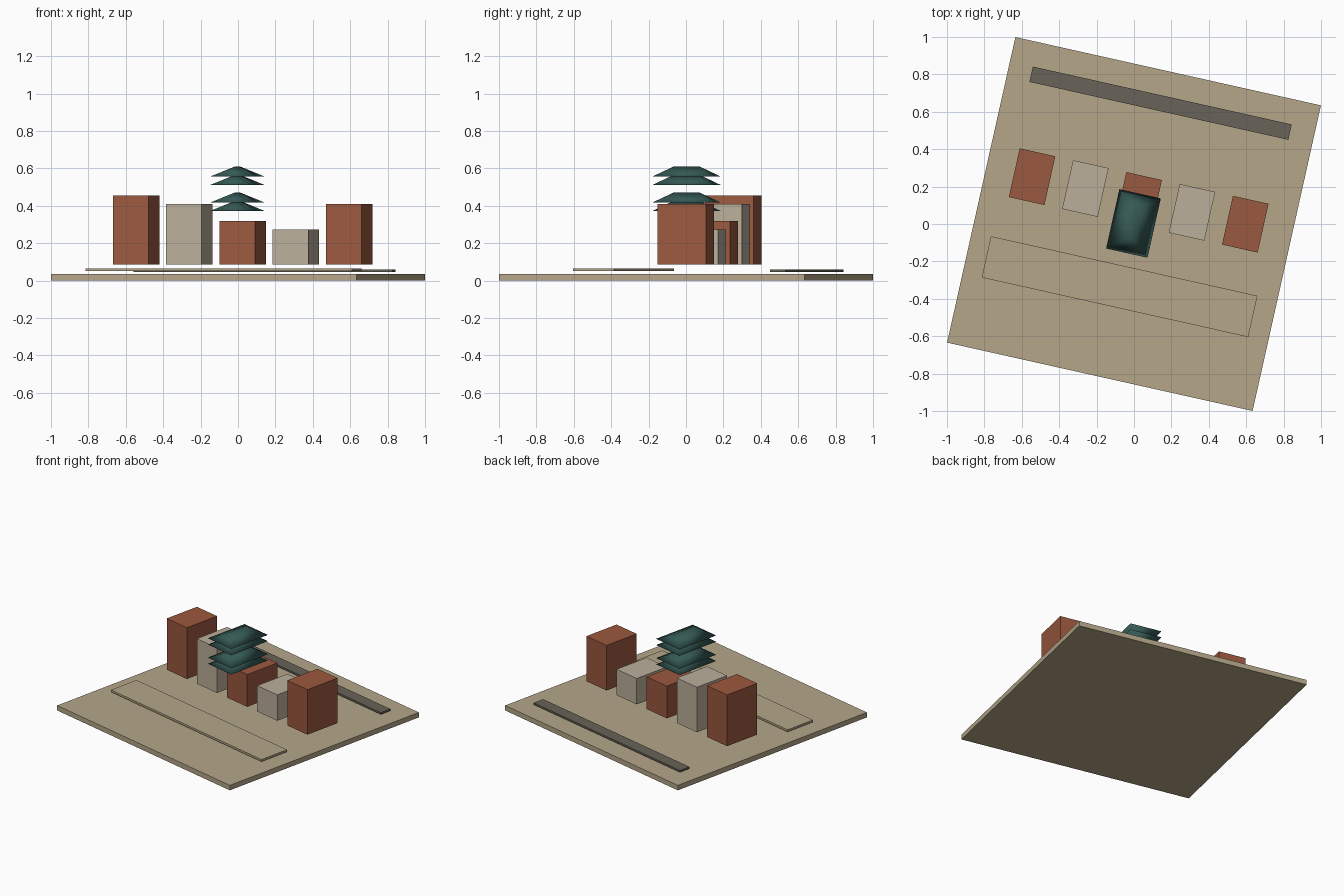
import bpy, bmesh
from math import radians
from mathutils import Matrix

if "Cube" in bpy.data.objects:
    bpy.data.objects.remove(bpy.data.objects["Cube"])

ROT = Matrix.Rotation(radians(-12.6), 4, 'Z')  # whole plot is turned


def material(name, rgb):
    m = bpy.data.materials.new(name)
    m.diffuse_color = (*rgb, 1)
    m.use_nodes = True
    m.node_tree.nodes["Principled BSDF"].inputs["Base Color"].default_value = m.diffuse_color
    return m


sand = material("sand", (0.46, 0.38, 0.25))
brick = material("brick", (0.33, 0.10, 0.05))
stone = material("stone", (0.50, 0.43, 0.33))
asphalt = material("asphalt", (0.14, 0.125, 0.10))
teal = material("teal_tile", (0.035, 0.10, 0.09))


def finish(name, bm, pos, mat):
    me = bpy.data.meshes.new(name)
    bmesh.ops.recalc_face_normals(bm, faces=bm.faces)
    bm.to_mesh(me)
    bm.free()
    me.materials.append(mat)
    ob = bpy.data.objects.new(name, me)
    ob.matrix_world = Matrix.Translation((*pos, 0)) @ ROT
    bpy.context.collection.objects.link(ob)
    return ob


def block(name, pos, w, d, z0, z1, mat):
    bm = bmesh.new()
    bmesh.ops.create_cube(bm, size=1)
    bmesh.ops.scale(bm, vec=(w, d, z1 - z0), verts=bm.verts)
    bmesh.ops.translate(bm, vec=(0, 0, (z0 + z1) / 2), verts=bm.verts)
    return finish(name, bm, pos, mat)


def hip_roof(name, w, d, ridge, z0, z1):
    bm = bmesh.new()
    eave = [bm.verts.new((x * w / 2, y * d / 2, z0))
            for x, y in ((-1, -1), (1, -1), (1, 1), (-1, 1))]
    front, back = [bm.verts.new((0, s * ridge / 2, z1)) for s in (-1, 1)]
    a, b, c, e = eave
    for f in ((a, b, front), (b, c, back, front), (c, e, back),
              (e, a, front, back), (e, c, b, a)):
        bm.faces.new(f)
    for f in bm.faces:
        f.smooth = True
    return finish(name, bm, (-0.003, 0.003), teal)


# ground slab and the two ground strips
block("ground_slab", (0, 0), 1.674, 1.674, 0, 0.036, sand)
block("front_pavement", (-0.077, -0.335), 1.46, 0.226, 0.05, 0.065, sand)
block("back_road", (0.142, 0.646), 1.418, 0.084, 0.045, 0.058, asphalt)

# row of buildings
for i, top in enumerate((0.455, 0.41, 0.318, 0.272, 0.41)):
    block(f"building_{i + 1}", (-0.545 + 0.285 * i, 0.253 - 0.0635 * i),
          0.195, 0.267, 0.085, top, stone if i % 2 else brick)

# stacked roof tiers
for i, z in enumerate((0.372, 0.417, 0.511, 0.556)):
    hip_roof(f"roof_tier_{i + 1}", 0.227, 0.325, 0.145, z, z + 0.053)
